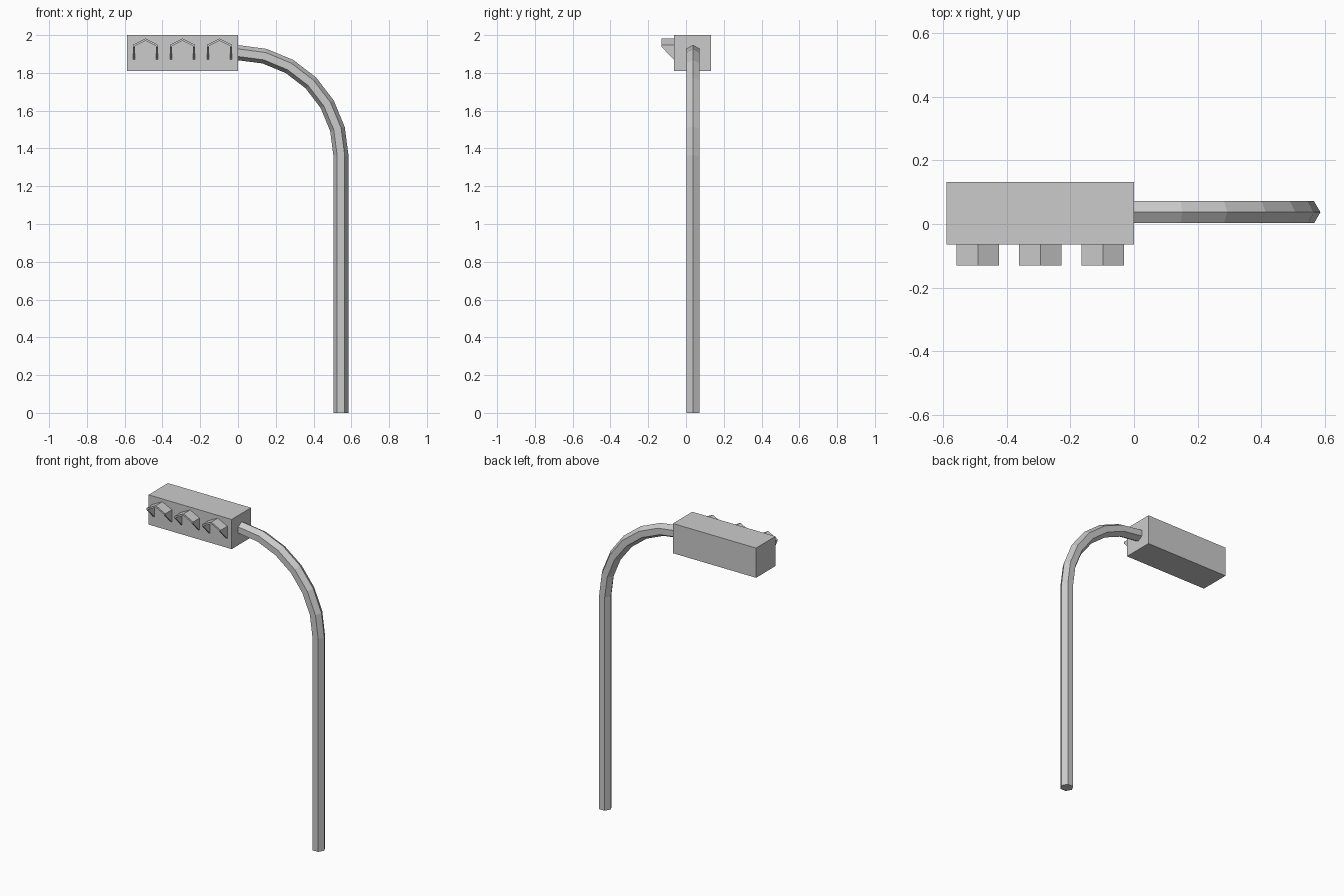
import bpy, bmesh, math
from mathutils import Vector

if "Cube" in bpy.data.objects:
    bpy.data.objects.remove(bpy.data.objects["Cube"])


def make_object(name, bm):
    bmesh.ops.recalc_face_normals(bm, faces=bm.faces)
    mesh = bpy.data.meshes.new(name)
    bm.to_mesh(mesh)
    bm.free()
    obj = bpy.data.objects.new(name, mesh)
    bpy.context.collection.objects.link(obj)
    return obj


def bridge(bm, a, b):
    n = len(a)
    for i in range(n):
        j = (i + 1) % n
        bm.faces.new((a[i], a[j], b[j], b[i]))


# Signal housing
X0, X1, Y0, Y1, Z0, Z1 = -0.588, 0.0, -0.064, 0.132, 1.81, 2.0
bm = bmesh.new()
bmesh.ops.create_cube(bm, size=1)
bmesh.ops.scale(bm, vec=(X1 - X0, Y1 - Y0, Z1 - Z0), verts=bm.verts)
bmesh.ops.translate(bm, vec=((X0 + X1) / 2, (Y0 + Y1) / 2, (Z0 + Z1) / 2), verts=bm.verts)
make_object("signal_housing", bm)

# Hexagonal pole: straight upright, then a quarter-circle arm in six steps
BEND, R, BASE, PY = 0.545, 0.04, 1.362, 0.037
path = [(0.0, 0.0)] + [(math.radians(15 * k), BASE) for k in range(7)]
bm = bmesh.new()
rings = []
for angle, z in path:
    radial = Vector((math.cos(angle), 0, math.sin(angle)))
    centre = Vector((0, PY, z)) + radial * BEND
    ring = []
    for k in range(6):
        t = math.radians(60 * k)
        ring.append(bm.verts.new(centre + radial * (R * math.cos(t)) + Vector((0, R * math.sin(t), 0))))
    rings.append(ring)
for a, b in zip(rings, rings[1:]):
    bridge(bm, a, b)
bm.faces.new(rings[0])
bm.faces.new(rings[-1])
make_object("pole", bm)

# Lamp visors: thin gabled hoods whose side walls are cut away diagonally
W, T, FRONT = 0.067, 0.011, -0.13


def hood_outline(bottom):
    outer = [(-W, bottom), (-W, 1.948), (0, 1.982), (W, 1.948), (W, bottom)]
    inner = [(W - T, bottom), (W - T, 1.942), (0, 1.97), (-W + T, 1.942), (-W + T, bottom)]
    return outer + inner


for n in range(3):
    cx = X0 + (X1 - X0) * (2 * n + 1) / 6
    bm = bmesh.new()
    loops = []
    for y, bottom in ((FRONT, 1.938), (Y0, 1.87)):
        loops.append([bm.verts.new((cx + x, y, z)) for x, z in hood_outline(bottom)])
    bridge(bm, *loops)
    for loop in loops:
        for i in range(4):
            bm.faces.new((loop[i], loop[i + 1], loop[8 - i], loop[9 - i]))
    make_object(f"lamp_visor_{n + 1}", bm)
